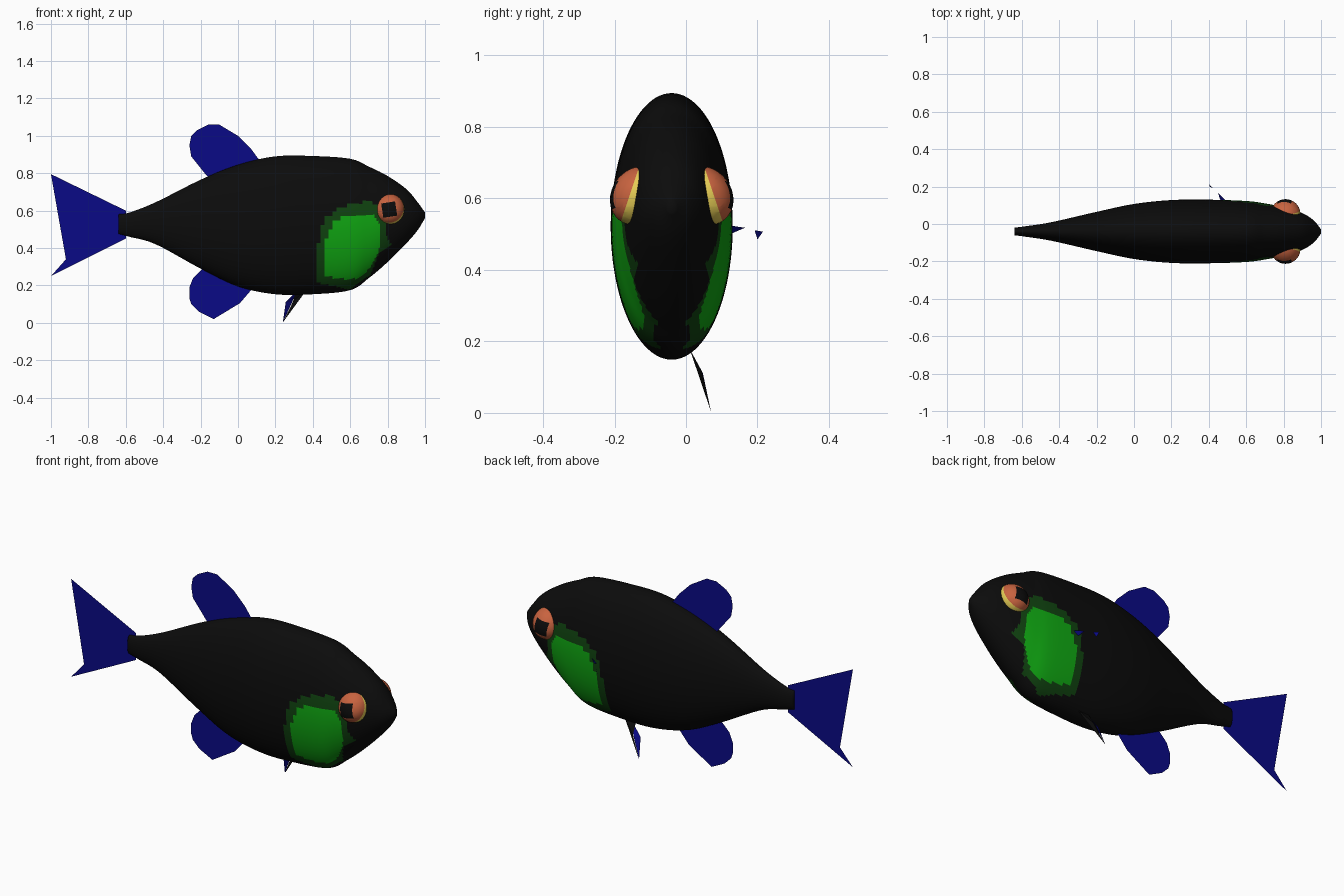
import bpy, bmesh, math
from mathutils import Vector

if "Cube" in bpy.data.objects:
    bpy.data.objects.remove(bpy.data.objects["Cube"])

YC = -0.04  # middle plane of the fish


def material(name, rgb):
    m = bpy.data.materials.new(name)
    m.diffuse_color = (*rgb, 1)
    m.use_nodes = True
    m.node_tree.nodes["Principled BSDF"].inputs["Base Color"].default_value = m.diffuse_color
    return m


BLACK = material("black", (0.0035, 0.0035, 0.0035))
DARK_GREEN = material("dark green", (0.005, 0.055, 0.005))
GREEN = material("green", (0.005, 0.38, 0.006))
BLUE = material("blue", (0.003, 0.003, 0.24))
ORANGE = material("orange", (0.58, 0.125, 0.05))
YELLOW = material("yellow", (0.78, 0.60, 0.09))


def finish(name, bm, mats, smooth=True):
    me = bpy.data.meshes.new(name)
    for f in bm.faces:
        f.smooth = smooth
    bm.to_mesh(me)
    bm.free()
    ob = bpy.data.objects.new(name, me)
    bpy.context.collection.objects.link(ob)
    for m in mats:
        me.materials.append(m)
    return ob


def sheet(name, points, mat):
    bm = bmesh.new()
    f = bm.faces.new([bm.verts.new(p) for p in points])
    bmesh.ops.triangulate(bm, faces=[f])
    return finish(name, bm, [mat], False)


def inside(x, z, poly):
    hit = False
    for (x1, z1), (x2, z2) in zip(poly, poly[1:] + poly[:1]):
        if (z1 > z) != (z2 > z) and x < (x2 - x1) * (z - z1) / (z2 - z1) + x1:
            hit = not hit
    return hit


def spline(rows, steps):
    pts = [Vector(r) for r in rows]
    pts = [2 * pts[0] - pts[1]] + pts + [2 * pts[-1] - pts[-2]]
    out = []
    for i in range(1, len(pts) - 2):
        a, b, c, d = pts[i - 1:i + 3]
        for k in range(steps):
            t = k / steps
            out.append(0.5 * (2 * b + (c - a) * t + (2 * a - 5 * b + 4 * c - d) * t * t
                              + (3 * b - a - 3 * c + d) * t ** 3))
    return out + [pts[-2]]


# Body: elliptical rings along x (x, bottom, top, half width)
ROWS = [(-.64, .476, .58, .02), (-.58, .46, .59, .028), (-.44, .42, .645, .05),
        (-.2, .29, .765, .105), (0, .195, .845, .147), (.2, .153, .89, .168),
        (.4, .153, .892, .17), (.6, .175, .877, .163), (.7, .24, .835, .15),
        (.8, .325, .785, .13), (.9, .425, .715, .098), (.96, .495, .645, .06),
        (1.0, .56, .59, .012)]
OUTER = [(.42, .22), (.42, .40), (.465, .556), (.545, .62), (.68, .65), (.79, .625),
         (.79, .476), (.82, .417), (.75, .37), (.71, .26), (.6, .18), (.49, .2)]
INNER = [(.47, .25), (.47, .45), (.52, .545), (.6, .578), (.73, .57), (.76, .53),
         (.755, .395), (.705, .29), (.64, .235), (.52, .235)]
SIDES = 96
bm = bmesh.new()
rings = []
for x, lo, hi, w in spline(ROWS, 10):
    rings.append([bm.verts.new((x, YC + w * math.cos(a), (lo + hi) / 2 + (hi - lo) / 2 * math.sin(a)))
                  for a in (2 * math.pi * i / SIDES for i in range(SIDES))])
for r, s in zip(rings, rings[1:]):
    for i in range(SIDES):
        j = (i + 1) % SIDES
        bm.faces.new((r[i], r[j], s[j], s[i]))
bm.faces.new(rings[0])
bm.faces.new(rings[-1])
bmesh.ops.recalc_face_normals(bm, faces=bm.faces)
# Green cheek patches on both sides
for f in bm.faces:
    c = f.calc_center_median()
    f.material_index = 2 if inside(c.x, c.z, INNER) else 1 if inside(c.x, c.z, OUTER) else 0
finish("body", bm, [BLACK, DARK_GREEN, GREEN])

# Eyes: yellow inner part, orange outer part, square black pupil
for side, name in ((-1, "eye_right"), (1, "eye_left")):
    bm = bmesh.new()
    bmesh.ops.create_uvsphere(bm, u_segments=24, v_segments=16, radius=1)
    for axis, offsets in (((0, 1, 0.2 * side), (0.30 * side,)), ((1, 0, 0.15), (-.5, .45)),
                          ((-.15, 0, 1), (-.5, .45))):
        n = Vector(axis)
        for o in offsets:
            bmesh.ops.bisect_plane(bm, geom=bm.verts[:] + bm.edges[:] + bm.faces[:],
                                   plane_co=n * o / n.length_squared, plane_no=n)
    for f in bm.faces:
        c = f.calc_center_median()
        u, v, out = c.x + .15 * c.z, c.z - .15 * c.x, c.y * side + .2 * c.z
        pupil = -.5 < u < .45 and -.5 < v < .45 and c.y * side > 0.5
        f.material_index = 2 if pupil else 1 if out > 0.30 else 0
    for v in bm.verts:
        v.co = Vector((v.co.x * .08 + .81,
                       YC + side * (.095 + (v.co.y * side) * .077 - v.co.z * .012),
                       v.co.z * .082 + .608))
    finish(name, bm, [YELLOW, ORANGE, BLACK])

# Flat fins on the middle plane
FINS = {
    "tail_fin": [(-.60, .60), (-1, .795), (-.92, .70), (-.87, .61), (-.85, .52), (-.87, .43),
                 (-.92, .34), (-1, .25), (-.60, .45)],
    "dorsal_fin": [(.11, .875), (.07, .93), (0, 1.0), (-.1, 1.06), (-.16, 1.06), (-.22, 1.03),
                   (-.25, 1.0), (-.26, .95), (-.25, .89), (-.17, .79), (-.1, .72), (.05, .75)],
    "anal_fin": [(.07, .175), (.01, .105), (-.13, .02), (-.21, .06), (-.25, .10), (-.26, .13),
                 (-.26, .19), (-.24, .24), (-.19, .29), (-.1, .34), (.04, .3)],
}
for name, pts in FINS.items():
    sheet(name, [(x, YC, z) for x, z in pts], BLUE)

# Pelvic fin below the left side: dark strip and blue web
sheet("pelvic_fin_ray", [(.37, .01, .18), (.30, .01, .18), (.295, .045, .115), (.24, .07, .003)], BLACK)
sheet("pelvic_fin_web", [(.31, .018, .165), (.255, .035, .11), (.24, .07, .003),
                         (.29, .047, .112)], BLUE)

# Small blue pectoral fin scraps on the left side
sheet("pectoral_fin_root", [(.50, .118, .525), (.45, .165, .518), (.46, .13, .503)], BLUE)
sheet("pectoral_fin_tip", [(.42, .192, .511), (.40, .215, .507), (.405, .2, .485)], BLUE)
